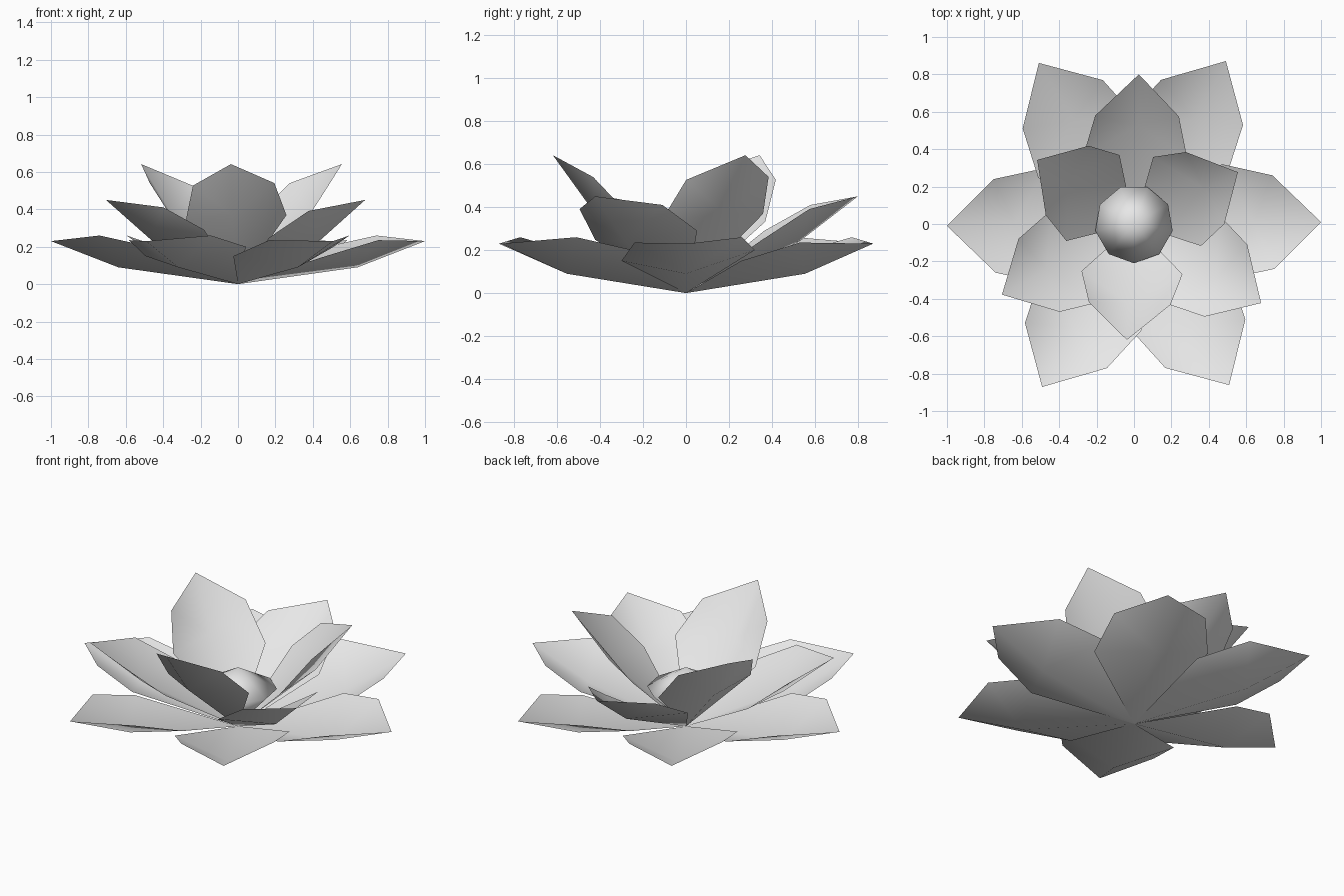
import bpy, bmesh
from math import radians, cos, sin, tau
from mathutils import Matrix

cube = bpy.data.objects.get("Cube")
if cube:
    bpy.data.objects.remove(cube)

# Single pale grey material
grey = bpy.data.materials.new("pale_grey")
grey.use_nodes = True
colour = (0.8, 0.8, 0.8, 1)
grey.diffuse_color = colour
grey.node_tree.nodes["Principled BSDF"].inputs["Base Color"].default_value = colour


def finish(bm, name):
    """Turn a bmesh into a smooth shaded, coloured object."""
    for face in bm.faces:
        face.smooth = True
    mesh = bpy.data.meshes.new(name)
    bm.to_mesh(mesh)
    bm.free()
    mesh.materials.append(grey)
    obj = bpy.data.objects.new(name, mesh)
    bpy.context.collection.objects.link(obj)
    return obj


# Petal rim, counter-clockwise from the base, and the low point of its cupped keel
RIM = [(0, 0, 0), (0.47, -0.30, 0.15), (0.75, -0.24, 0.235), (1, 0.01, 0.23),
       (0.74, 0.26, 0.26), (0.47, 0.32, 0.20)]
KEEL = (0.64, 0, 0.09)


def petal(name, turn, lift, size):
    """A cupped sheet fanned around its keel, tilted up and turned into place."""
    bm = bmesh.new()
    rim = [bm.verts.new(p) for p in RIM]
    keel = bm.verts.new(KEEL)
    for a, b in zip(rim, rim[1:] + rim[:1]):
        bm.faces.new((a, b, keel))
    place = (Matrix.Rotation(radians(turn), 4, "Z")
             @ Matrix.Rotation(radians(-lift), 4, "Y") @ Matrix.Scale(size, 4))
    bm.transform(place)
    return finish(bm, name)


# Three whorls: name, petal count, first angle, lift, size
for whorl, count, start, lift, size in (("outer", 6, 0, 0, 1),
                                        ("middle", 3, 87.5, 16.4, 0.895),
                                        ("inner", 3, 265.7, 33, 0.87)):
    for i in range(count):
        petal(f"{whorl}_petal_{i + 1}", start + i * 360 / count, lift, size)

# Nine-sided seed pod with a shallow pointed cap
SIDES = 9
bm = bmesh.new()
bottom = bm.verts.new((0, 0, 0.01))
top = bm.verts.new((0, 0, 0.35))
ring = []
for i in range(SIDES):
    a = tau * i / SIDES - tau / 4
    ring.append(bm.verts.new((0.21 * cos(a), 0.21 * sin(a), 0.23)))
for a, b in zip(ring, ring[1:] + ring[:1]):
    bm.faces.new((a, b, top))
    bm.faces.new((b, a, bottom))
finish(bm, "seed_pod")
